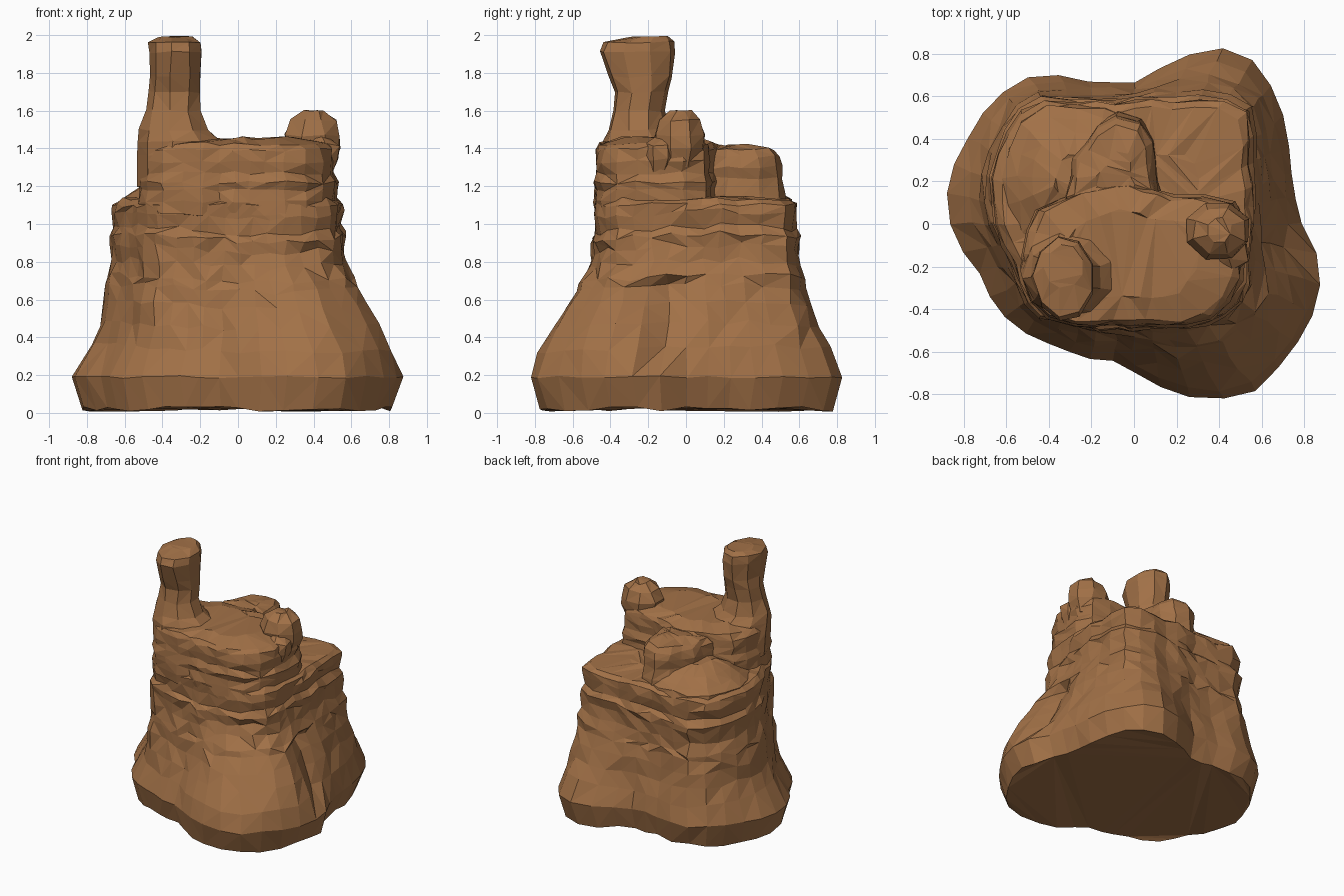
import bpy, bmesh, math, random
from mathutils import Vector

random.seed(11)
if "Cube" in bpy.data.objects:
    bpy.data.objects.remove(bpy.data.objects["Cube"])

BROWN = (0.36, 0.165, 0.063, 1)
rock = bpy.data.materials.new("brown_rock")
rock.use_nodes = True
rock.diffuse_color = BROWN
bsdf = rock.node_tree.nodes["Principled BSDF"]
bsdf.inputs["Base Color"].default_value = BROWN
bsdf.inputs["Roughness"].default_value = 0.9


def loft(name, rings):
    """Skin closed rings of points, cap both ends, keep the facets flat."""
    bm = bmesh.new()
    loops = [[bm.verts.new(p) for p in ring] for ring in rings]
    n = len(loops[0])
    for low, high in zip(loops, loops[1:]):
        for i in range(n):
            j = (i + 1) % n
            a, b, c, d = low[i], low[j], high[j], high[i]
            # Vary the diagonals for a broken stone surface
            if random.random() < 0.5:
                bm.faces.new((a, b, c)), bm.faces.new((a, c, d))
            else:
                bm.faces.new((a, b, d)), bm.faces.new((b, c, d))
    bm.faces.new(loops[0][::-1])
    bm.faces.new(loops[-1])
    bmesh.ops.triangulate(bm, faces=[f for f in bm.faces if len(f.verts) > 4])
    bmesh.ops.recalc_face_normals(bm, faces=bm.faces)
    mesh = bpy.data.meshes.new(name)
    bm.to_mesh(mesh)
    bm.free()
    mesh.materials.append(rock)
    obj = bpy.data.objects.new(name, mesh)
    bpy.context.collection.objects.link(obj)


def resample(outline, n, centre=(0, 0)):
    """Offsets from the centre to the outline at n even angles."""
    c = Vector(centre)
    polar = []
    for p in outline:
        v = Vector(p) - c
        polar.append((math.atan2(v.y, v.x) % math.tau, v.length))
    polar.sort()
    first, last = polar[0], polar[-1]
    polar = [(last[0] - math.tau, last[1])] + polar + [(first[0] + math.tau, first[1])]
    out = []
    for i in range(n):
        a = math.tau * i / n
        for (a0, r0), (a1, r1) in zip(polar, polar[1:]):
            if a0 <= a <= a1:
                r = r0 + (r1 - r0) * (a - a0) / max(a1 - a0, 1e-6)
                out.append(Vector((math.cos(a), math.sin(a))) * r)
                break
    return out


def rough(x, y, z, side, up):
    return (x + random.uniform(-side, side), y + random.uniform(-side, side),
            z + random.uniform(-up, up))


# Main body: flared foot rising to a ledged shoulder
foot = [(.88, -.2), (.87, -.37), (.74, -.6), (.58, -.78), (.39, -.83), (.21, -.8),
        (.04, -.72), (-.1, -.64), (-.4, -.56), (-.6, -.45), (-.73, -.24), (-.82, -.1),
        (-.88, .04), (-.88, .2), (-.8, .38), (-.69, .55), (-.56, .66), (-.4, .71),
        (-.24, .66), (.02, .66), (.14, .74), (.38, .84), (.55, .79), (.67, .6),
        (.73, .28), (.76, .05)]
shoulder = [(.55, .1), (.54, .3), (.53, .53), (.4, .59), (.2, .58), (-.1, .56), (-.3, .57),
            (-.48, .58), (-.61, .4), (-.67, .2), (-.65, 0), (-.58, -.14), (-.53, -.28),
            (-.46, -.41), (-.3, -.45), (-.1, -.475), (.1, -.48), (.35, -.46), (.5, -.36),
            (.55, -.15)]
N = 40
low, high = resample(foot, N), resample(shoulder, N)
# height, blend from foot to shoulder, scale, roughness
levels = [(.02, 0, .935, .01), (.19, 0, 1, .006), (.34, .3, 1, .01), (.46, .55, 1, .012),
          (.57, .71, 1, .012), (.66, .83, 1, .014), (.71, .87, 1, .014),
          (.79, .95, .99, .014), (.87, 1, 1.01, .014), (.93, 1, 1.02, .012),
          (.97, 1, .98, .012), (1.05, 1, 1.0, .013), (1.1, 1, .99, .01),
          (1.13, 1, .93, .008), (1.14, 1, .55, .008)]
rings = []
for z, blend, s, j in levels:
    ring = []
    for i in range(N):
        a = math.tau * i / N
        # The foot bulges at one front corner and is cut back at the other
        bulge = max(0, math.cos(a + .8))
        cut = max(0, math.cos(a + 2.5))
        t = blend ** (1 + .9 * bulge - .55 * cut)
        p = low[i].lerp(high[i], t) * s
        tilt = 0
        if .3 < z < 1.1:
            # Ledges wander up and down; a valley splits the foot on one side
            tilt = .02 * math.sin(2 * a + 1)
            if i == N - 1:
                p *= .85 if z < .7 else .96
            elif i in (0, N - 2):
                p *= .94 if z < .7 else .98
        ring.append(rough(p.x, p.y, z + tilt, j, min(j * 1.4, .018)))
    rings.append(ring)
loft("rock_body", rings)


def terrace(name, outline, centre, steps, n):
    """Stacked strata following one outline."""
    ray = resample(outline, n, centre)
    loft(name, [[rough(centre[0] + v.x * s, centre[1] + v.y * s, z, .009, .01)
                 for v in ray] for z, s in steps])


# Upper terrace around the rim
terrace("upper_terrace",
        [(-.52, -.1), (-.51, -.28), (-.45, -.41), (-.1, -.465), (.1, -.47), (.38, -.43),
         (.49, -.3), (.51, -.1), (.52, .06), (.45, .11), (.2, .12), (.08, .16),
         (-.1, .2), (-.3, .13), (-.46, .06)],
        (-.02, -.14),
        [(1.05, 1), (1.12, 1.01), (1.18, 1), (1.22, 1.02), (1.27, .98), (1.33, 1.0),
         (1.39, .98), (1.425, .93), (1.455, .6)], 28)

# Rear spur, level with the upper terrace
terrace("rear_spur",
        [(.09, .05), (.08, .25), (.06, .44), (-.03, .52), (-.13, .49), (-.22, .38),
         (-.3, .2), (-.32, .08), (-.2, 0)],
        (-.08, .22),
        [(1.05, 1.08), (1.15, 1.06), (1.24, 1), (1.3, 1.02), (1.36, .96), (1.395, .85),
         (1.415, .4)], 16)

# Sloping ledge at the rear corner
terrace("rear_ledge",
        [(.0, .52), (-.1, .55), (-.3, .55), (-.48, .55), (-.57, .4), (-.62, .2),
         (-.58, .02), (-.45, -.1), (-.2, 0), (0, .2)],
        (-.27, .22),
        [(1.08, 1), (1.13, .98), (1.17, .82), (1.22, .6), (1.27, .3)], 16)


def stack(name, sections, n, jitter):
    """Pillar or boulder from elliptical sections: z, centre x, y, radius x, y."""
    loft(name, [[rough(cx + rx * math.cos(math.tau * (i + .5) / n),
                       cy + ry * math.sin(math.tau * (i + .5) / n), z, jitter, jitter)
                 for i in range(n)] for z, cx, cy, rx, ry in sections])


# Tall pillar with a flared head
stack("pillar",
      [(1.2, -.31, -.2, .225, .24), (1.36, -.31, -.22, .225, .22),
       (1.44, -.31, -.24, .22, .2), (1.5, -.335, -.25, .185, .165),
       (1.6, -.34, -.25, .148, .14), (1.7, -.335, -.235, .142, .145),
       (1.78, -.33, -.24, .142, .17), (1.91, -.33, -.26, .145, .2),
       (1.965, -.33, -.25, .145, .185), (1.99, -.33, -.2, .09, .1)], 9, .007)

# Boulder on the rim, with a smaller stone below it
stack("boulder",
      [(1.3, .4, -.03, .11, .11), (1.4, .4, -.03, .15, .135), (1.47, .395, -.03, .16, .145),
       (1.55, .4, -.03, .125, .115), (1.595, .4, -.03, .06, .06)], 8, .008)
stack("rim_stone",
      [(1.26, .44, -.15, .06, .06), (1.34, .45, -.14, .09, .09),
       (1.42, .45, -.14, .09, .08), (1.46, .43, -.12, .04, .04)], 7, .008)
